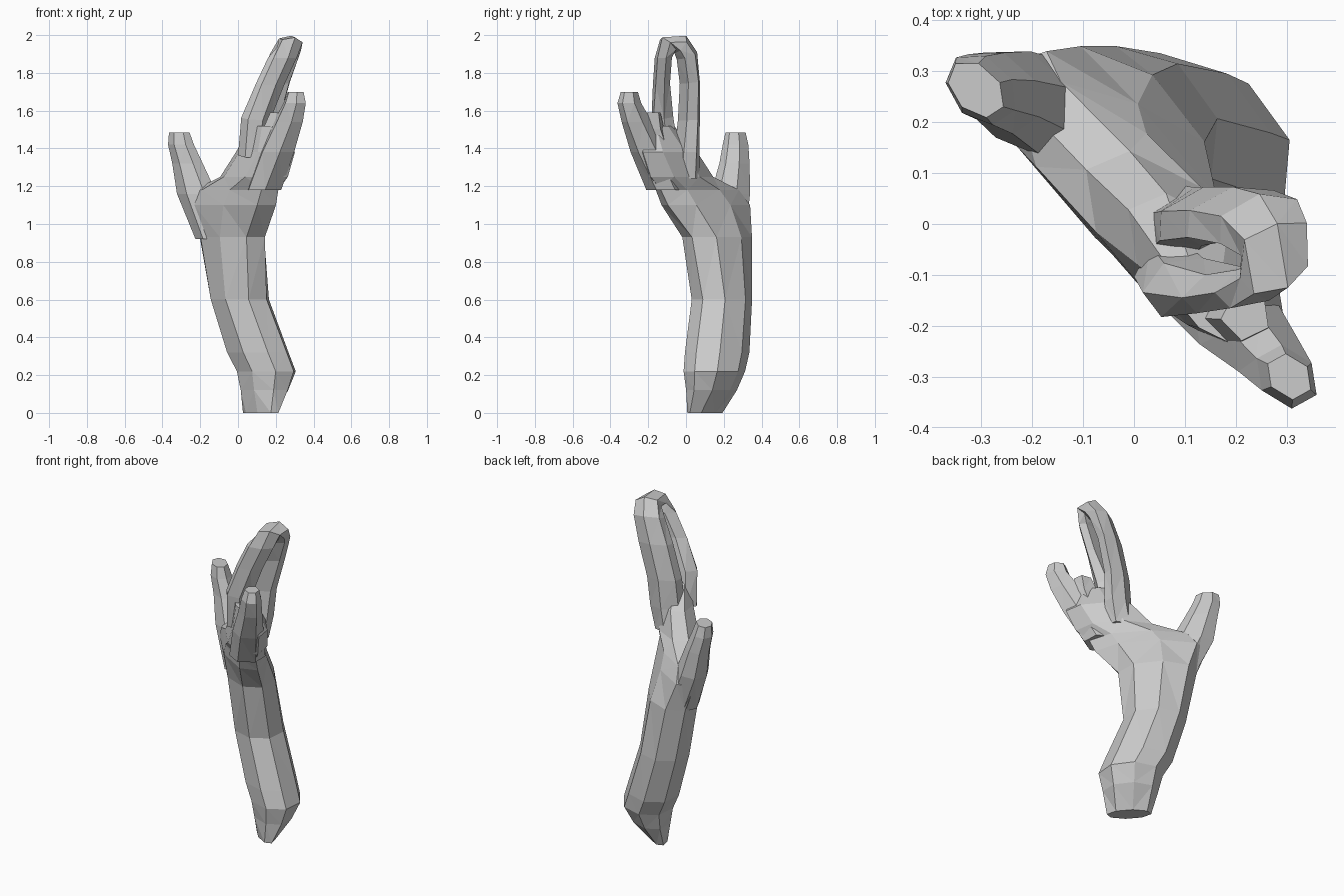
import bpy, bmesh, math
from mathutils import Vector

DIAG = Vector((1, -1, 0)).normalized()   # thumb-to-little-finger direction of the hand


def sweep(name, rings, wide=DIAG, sides=7, level=False, phase=0.3):
    """Faceted limb through rings of (x, y, z, half width, half thickness)."""
    pts = [Vector(r[:3]) for r in rings]
    bm = bmesh.new()
    loops = []
    for i, r in enumerate(rings):
        t = pts[min(i + 1, len(pts) - 1)] - pts[max(i - 1, 0)]
        if level:
            t = Vector((0, 0, 1))
        thick = t.cross(wide).normalized()
        loop = []
        for k in range(sides):
            a = phase + 2 * math.pi * k / sides
            loop.append(bm.verts.new(pts[i] + wide * (r[3] * math.cos(a)) + thick * (r[4] * math.sin(a))))
        loops.append(loop)
    for low, high in zip(loops, loops[1:]):
        for k in range(sides):
            n = (k + 1) % sides
            bm.faces.new((low[k], low[n], high[n], high[k]))
    bm.faces.new(loops[0][::-1])
    bm.faces.new(loops[-1])
    bmesh.ops.triangulate(bm, faces=bm.faces[:])
    bmesh.ops.recalc_face_normals(bm, faces=bm.faces[:])
    mesh = bpy.data.meshes.new(name)
    bm.to_mesh(mesh)
    bm.free()
    obj = bpy.data.objects.new(name, mesh)
    bpy.context.collection.objects.link(obj)
    return obj


# Forearm, wrist and palm
sweep("forearm_and_palm", [
    (0.12, 0.10, 0.00, 0.125, 0.05),
    (0.14, 0.135, 0.12, 0.155, 0.11),
    (0.15, 0.15, 0.22, 0.18, 0.145),
    (0.105, 0.165, 0.32, 0.19, 0.15),
    (0.01, 0.19, 0.60, 0.175, 0.145),
    (-0.03, 0.165, 0.93, 0.22, 0.14),
    (-0.035, 0.105, 1.10, 0.315, 0.125),
    (-0.01, 0.06, 1.18, 0.30, 0.11),
    (0.085, -0.04, 1.25, 0.235, 0.115),
    (0.145, -0.10, 1.38, 0.205, 0.10),
    (0.15, -0.15, 1.52, 0.11, 0.055)], sides=8, level=True, phase=0.2)

# Thumb
sweep("thumb", [
    (-0.12, 0.21, 0.92, 0.11, 0.10),
    (-0.215, 0.24, 1.16, 0.125, 0.09),
    (-0.265, 0.26, 1.32, 0.095, 0.07),
    (-0.30, 0.265, 1.42, 0.08, 0.06),
    (-0.31, 0.265, 1.485, 0.065, 0.045)], level=True)

# Two long fingers whose tips touch, forming a loop
sweep("touching_fingers", [
    (0.10, 0.00, 1.24, 0.09, 0.075),
    (0.12, 0.005, 1.38, 0.10, 0.065),
    (0.135, 0.015, 1.55, 0.10, 0.055),
    (0.19, 0.02, 1.75, 0.10, 0.05),
    (0.245, 0.005, 1.89, 0.09, 0.055),
    (0.275, -0.03, 1.95, 0.075, 0.055),
    (0.275, -0.095, 1.95, 0.07, 0.055),
    (0.235, -0.12, 1.88, 0.08, 0.04),
    (0.17, -0.13, 1.74, 0.08, 0.04),
    (0.095, -0.125, 1.56, 0.08, 0.06),
    (0.07, -0.10, 1.36, 0.07, 0.07)], wide=Vector((0.94, 0.34, 0)), sides=6)

# Short folded finger between the loop and the little finger
sweep("folded_finger", [
    (0.17, -0.14, 1.35, 0.07, 0.08),
    (0.20, -0.18, 1.50, 0.075, 0.065),
    (0.22, -0.18, 1.59, 0.05, 0.05)], sides=5, level=True)

# Little finger
sweep("little_finger", [
    (0.14, -0.11, 1.18, 0.10, 0.10),
    (0.205, -0.195, 1.38, 0.11, 0.085),
    (0.265, -0.26, 1.54, 0.095, 0.065),
    (0.30, -0.30, 1.64, 0.07, 0.055),
    (0.305, -0.30, 1.70, 0.05, 0.04)], sides=6, level=True)
